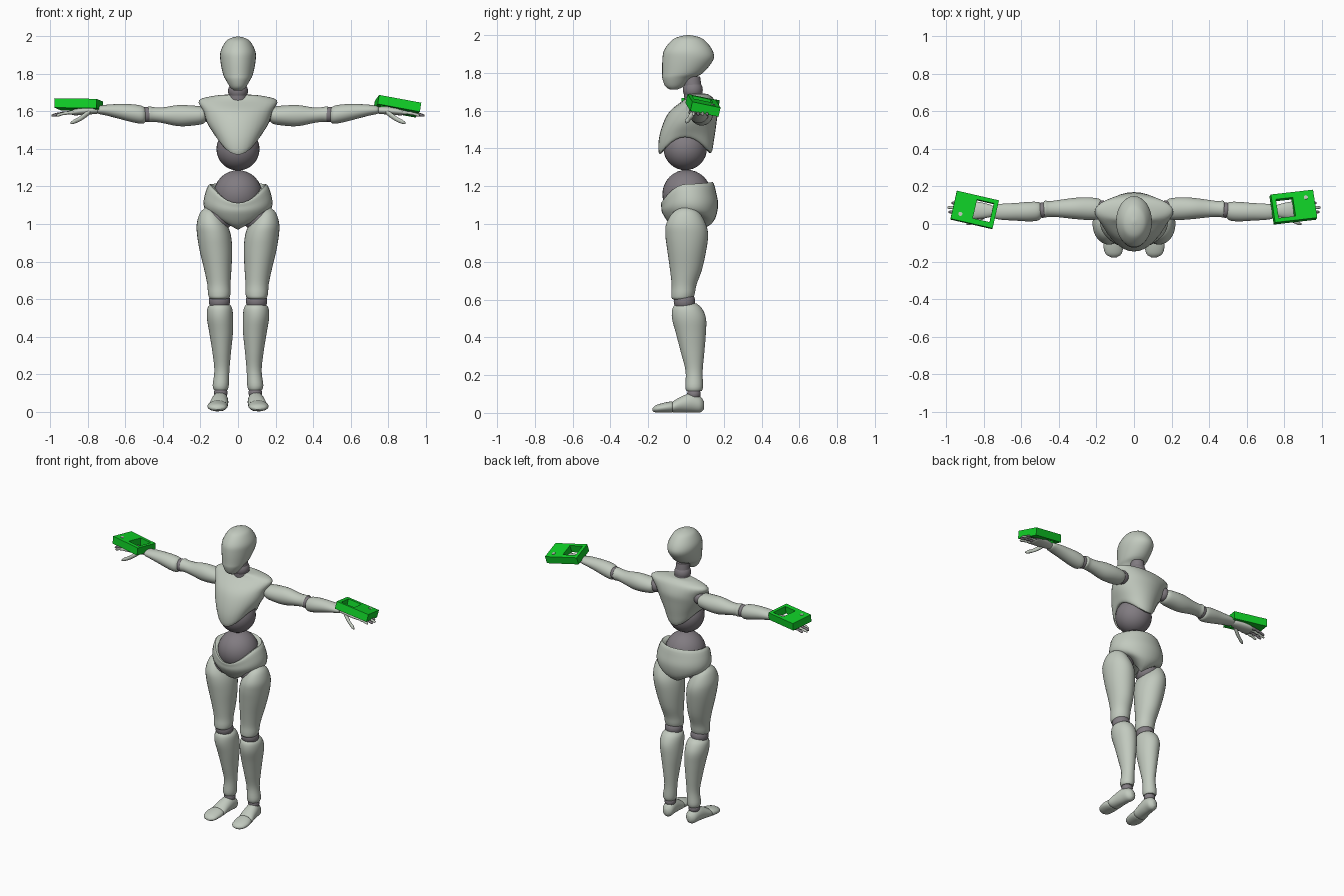
import bpy
import bmesh
import math
from mathutils import Matrix, Vector

default = bpy.data.objects.get("Cube")
if default:
    bpy.data.objects.remove(default, do_unlink=True)


def material(name, colour):
    mat = bpy.data.materials.new(name)
    mat.use_nodes = True
    mat.diffuse_color = (*colour, 1)
    mat.node_tree.nodes["Principled BSDF"].inputs["Base Color"].default_value = (*colour, 1)
    return mat


shell = material("pale grey shell", (.54, .59, .52))
joint = material("dark grey joint", (.22, .2, .22))
green = material("bright green", (.005, .63, .02))
smooth_parts = []


def add_object(name, bm, mat, smooth=True):
    bmesh.ops.recalc_face_normals(bm, faces=bm.faces)
    mesh = bpy.data.meshes.new(name)
    bm.to_mesh(mesh)
    bm.free()
    mesh.materials.append(mat)
    obj = bpy.data.objects.new(name, mesh)
    bpy.context.collection.objects.link(obj)
    if smooth:
        smooth_parts.append(obj)
    return obj


def spline(rings, steps):
    """Smooth interpolation through the given cross-sections."""
    rows = [Vector(tuple(r) + (0,) * (7 - len(r))) for r in rings]
    result = []
    for i in range(len(rows) - 1):
        a, b = rows[max(i - 1, 0)], rows[i]
        c, d = rows[i + 1], rows[min(i + 2, len(rows) - 1)]
        for k in range(steps):
            t = k / steps
            result.append(b + (c - a) * t / 2 + (a * 2 - b * 5 + c * 4 - d) * t * t / 2
                          + (b * 3 - a - c * 3 + d) * t ** 3 / 2)
    return result + [rows[-1]]


def loft(name, rings, mat=shell, axis="Z", side=1, segments=32, steps=4):
    """Ring: position on axis, two centres, two radii, front dip, back dip."""
    bm = bmesh.new()
    loops = []
    for along, ca, cb, ra, rb, front, back in spline(rings, steps):
        loop = []
        for k in range(segments):
            angle = math.tau * k / segments
            s = math.sin(angle)
            a = ca + max(ra, .002) * math.cos(angle)
            b = cb + max(rb, .002) * s
            h = along - (front if s < 0 else back) * s * s
            x, y, z = {"X": (h, a, b), "Y": (a, h, b), "Z": (a, b, h)}[axis]
            loop.append(bm.verts.new((x * side, y, z)))
        loops.append(loop)
    for low, high in zip(loops, loops[1:]):
        for k in range(segments):
            n = (k + 1) % segments
            bm.faces.new((low[k], low[n], high[n], high[k]))
    bm.faces.new(loops[0])
    bm.faces.new(loops[-1])
    return add_object(name, bm, mat)


def ball(name, centre, radius, side=1):
    bm = bmesh.new()
    x, y, z = centre
    bmesh.ops.create_uvsphere(bm, u_segments=32, v_segments=16, radius=radius,
                              matrix=Matrix.Translation((x * side, y, z)))
    return add_object(name, bm, joint)


# Head and neck
loft("head", [
    (1.712, 0, -.065, .022, .02), (1.73, 0, -.06, .042, .05), (1.77, 0, -.045, .066, .08),
    (1.8, 0, -.018, .08, .108), (1.87, 0, .01, .094, .135), (1.92, 0, .012, .093, .128),
    (1.97, 0, .012, .068, .09), (1.99, 0, .012, .042, .055), (2, 0, .012, .006, .008)])
loft("neck", [(1.63, 0, .05, .06, .055), (1.68, 0, .04, .05, .05), (1.78, 0, .03, .042, .045)], joint)
ball("neck_ball", (0, .036, 1.71), .053)

# Torso shells, with lower and upper rims dipping front and back
loft("chest", [
    (1.69, 0, .06, .05, .04), (1.685, 0, .065, .12, .055), (1.66, 0, .07, .208, .078),
    (1.6, 0, .042, .184, .125), (1.54, 0, .02, .165, .142, .01, 0),
    (1.49, 0, .002, .135, .147, .05, .04), (1.46, 0, -.004, .112, .136, .09, .085),
    (1.47, 0, -.004, .09, .095, .06, .06)])
ball("waist_ball", (0, -.004, 1.4), .115)
ball("belly_ball", (0, .004, 1.158), .129)
loft("pelvis", [
    (1.17, 0, .005, .1, .1, .08, 0), (1.212, 0, .005, .15, .136, .1, -.01),
    (1.16, 0, .015, .176, .146, .07, 0), (1.1, 0, .022, .183, .148, .04, 0),
    (1.06, 0, .03, .16, .125, .05, .03), (1.05, 0, .03, .1, .09, .07, .06),
    (1.03, 0, .03, .03, .04, .06, .06)])

for side, label in ((1, "left"), (-1, "right")):
    # Leg
    ball(f"{label}_hip_ball", (.105, 0, 1.035), .078, side)
    loft(f"{label}_thigh", [
        (1.09, .155, 0, .015, .02), (1.06, .15, 0, .052, .07), (1, .14, 0, .08, .105),
        (.94, .128, .004, .09, .113), (.86, .118, .004, .087, .103), (.76, .108, 0, .073, .085),
        (.68, .102, -.01, .062, .066), (.63, .1, -.016, .06, .062),
        (.605, .1, -.02, .052, .054), (.595, .1, -.02, .03, .03)], side=side)
    ball(f"{label}_knee_ball", (.099, -.008, .59), .057, side)
    loft(f"{label}_shin", [
        (.58, .097, .004, .04, .05), (.555, .097, .006, .064, .077), (.5, .096, .016, .07, .09),
        (.42, .09, .026, .063, .079), (.32, .087, .035, .05, .062), (.22, .086, .043, .04, .045),
        (.14, .092, .043, .043, .047), (.115, .092, .043, .036, .04)], side=side)
    ball(f"{label}_ankle_ball", (.092, .042, .1), .036, side)
    loft(f"{label}_foot", [
        (.095, .09, .04, .014, .02), (.075, .09, .045, .036, .042), (.03, .095, .054, .043, .051),
        (-.02, .1, .046, .047, .043), (-.065, .105, .033, .05, .031),
        (-.078, .105, .031, .04, .022)], axis="Y", side=side)
    loft(f"{label}_toes", [
        (-.07, .106, .031, .044, .024), (-.08, .107, .031, .051, .029), (-.12, .11, .027, .053, .026),
        (-.16, .109, .021, .042, .019), (-.178, .107, .017, .014, .007)], axis="Y", side=side)

    # Arm
    ball(f"{label}_shoulder_ball", (.168, .08, 1.59), .045, side)
    loft(f"{label}_upper_arm", [
        (.166, .08, 1.585, .03, .025), (.185, .08, 1.58, .054, .045), (.25, .082, 1.578, .06, .054),
        (.32, .083, 1.578, .056, .056), (.4, .082, 1.58, .046, .042), (.45, .08, 1.584, .042, .039),
        (.475, .08, 1.586, .044, .042), (.485, .08, 1.586, .03, .03)], axis="X", side=side)
    ball(f"{label}_elbow_ball", (.487, .074, 1.584), .041, side)
    loft(f"{label}_forearm", [
        (.49, .07, 1.58, .032, .032), (.51, .068, 1.582, .049, .047), (.56, .066, 1.59, .052, .048),
        (.63, .065, 1.6, .047, .04), (.7, .065, 1.607, .043, .029), (.74, .066, 1.608, .037, .022),
        (.75, .066, 1.608, .025, .016)], axis="X", side=side)

    # Hand with four jointed fingers and a thumb
    loft(f"{label}_palm", [
        (.735, .068, 1.606, .02, .016), (.77, .07, 1.606, .034, .02), (.83, .073, 1.602, .045, .021),
        (.875, .075, 1.596, .046, .016), (.89, .075, 1.594, .036, .009)], axis="X", side=side, segments=20)
    for i, tip in enumerate((.965, .985, .99, .97)):
        y = .04 + i * .024
        rings = []
        for k in range(7):
            t = k / 6
            r = (.011 if k % 2 else .0085) * (1 - t / 4)
            rings.append((.875 + (tip - .875) * t, y, 1.595 - .016 * t * t, r, r))
        rings.append((tip + .004, y, 1.579, .003, .003))
        loft(f"{label}_finger_{i + 1}", rings, joint if i % 2 else shell, "X", side, 12, 2)
    loft(f"{label}_thumb", [
        (.79, .045, 1.598, .012, .014), (.82, .03, 1.577, .013, .016), (.85, .016, 1.557, .01, .013),
        (.875, .006, 1.546, .011, .012), (.892, 0, 1.538, .004, .005)], axis="X", side=side, segments=14)

# Wrist-mounted plates: a grid of cells with a window left out, then thickened
THICK = .05
for label, centre, tilt in (("left", (.85, .09, 1.628), (-13, 9, 6.6)),
                            ("right", (-.85, .075, 1.637), (-5, 2, 167))):
    place = Matrix.Translation(centre)
    for axis, degrees in zip("YXZ", (tilt[1], tilt[0], tilt[2])):
        place = place @ Matrix.Rotation(math.radians(degrees), 4, axis)
    bm = bmesh.new()
    xs, ys = (-.115, -.092, 0, .115), (-.077, -.055, .048, .077)
    grid = [[bm.verts.new((x, y, THICK / 2)) for y in ys] for x in xs]
    for i in range(3):
        for j in range(3):
            if (i, j) != (1, 1):
                bm.faces.new((grid[i][j], grid[i + 1][j], grid[i + 1][j + 1], grid[i][j + 1]))
    copy = bmesh.ops.extrude_face_region(bm, geom=bm.faces[:], use_keep_orig=True)
    lower = [v for v in copy["geom"] if isinstance(v, bmesh.types.BMVert)]
    bmesh.ops.translate(bm, verts=lower, vec=(0, 0, -THICK))
    bm.transform(place)
    add_object(f"{label}_hand_plate", bm, green, smooth=False)
    # Small round stud on the plate
    bm = bmesh.new()
    spot = Matrix.Translation((.07, .04, THICK / 2))
    bmesh.ops.create_cone(bm, cap_ends=True, segments=16, radius1=.011, radius2=.011,
                          depth=.006, matrix=place @ spot)
    add_object(f"{label}_plate_stud", bm, shell, smooth=False)

# Smooth shading that keeps rims crisp
bpy.ops.object.select_all(action="DESELECT")
for obj in smooth_parts:
    obj.select_set(True)
bpy.context.view_layer.objects.active = smooth_parts[0]
bpy.ops.object.shade_smooth_by_angle(angle=math.radians(50))
